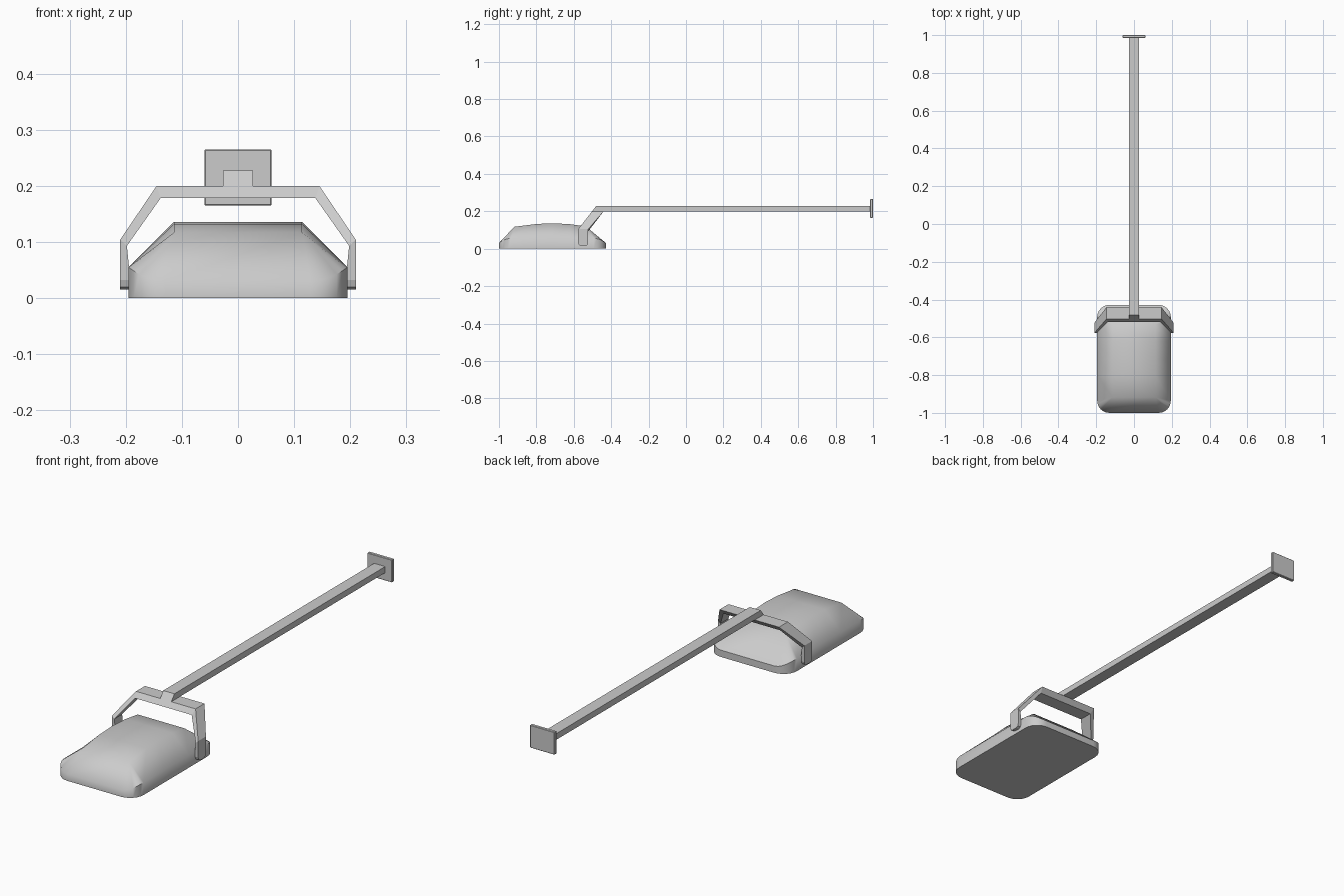
import bpy, bmesh, math

if "Cube" in bpy.data.objects:
    bpy.data.objects.remove(bpy.data.objects["Cube"])


def make_object(name, bm, smooth=None):
    bmesh.ops.remove_doubles(bm, verts=bm.verts, dist=0.0005)
    bmesh.ops.recalc_face_normals(bm, faces=bm.faces)
    mesh = bpy.data.meshes.new(name)
    bm.to_mesh(mesh)
    bm.free()
    ob = bpy.data.objects.new(name, mesh)
    bpy.context.collection.objects.link(ob)
    if smooth:
        bpy.ops.object.select_all(action='DESELECT')
        ob.select_set(True)
        bpy.context.view_layer.objects.active = ob
        bpy.ops.object.shade_smooth_by_angle(angle=math.radians(smooth))
    return ob


def loft(name, rings):
    """Skin closed rings one after another and cap both ends."""
    bm = bmesh.new()
    rows = [[bm.verts.new(p) for p in ring] for ring in rings]
    n = len(rows[0])
    for a, b in zip(rows, rows[1:]):
        for i in range(n):
            j = (i + 1) % n
            bm.faces.new((a[i], a[j], b[j], b[i]))
    bm.faces.new(rows[0])
    bm.faces.new(rows[-1])
    return make_object(name, bm)


# Lamp head: rounded outline rising to a narrower, gently arched top
W, Y0, Y1, R = 0.195, -1.0, -0.428, 0.065
TW = 0.114
TOP = [(-0.918, 0.117), (-0.80, 0.132), (-0.714, 0.136), (-0.62, 0.131), (-0.535, 0.119)]
SEG = 6

half = []                       # columns along +x side: bottom xy, shoulder z, top point
for k in range(SEG + 1):        # front corner
    a = math.pi / 2 * k / SEG
    half.append((W - R + R * math.sin(a), Y0 + R - R * math.cos(a),
                 0.03 + 0.025 * math.sin(a) ** 2, TOP[0]))
for y, z in TOP[1:-1]:          # straight side
    half.append((W, y, 0.055, (y, z)))
for k in range(SEG + 1):        # rear corner
    a = math.pi / 2 * k / SEG
    half.append((W - R + R * math.cos(a), Y1 - R + R * math.sin(a),
                 0.03 + 0.025 * math.cos(a) ** 2, TOP[-1]))

bm = bmesh.new()
cols = []
for s, side in ((1, half), (-1, half[::-1])):
    for x, y, sh, (ty, tz) in side:
        cols.append([bm.verts.new(p) for p in
                     ((s * x, y, 0), (s * x, y, sh), (s * TW, ty, tz))])
n = len(cols)
for i in range(n):
    a, b = cols[i], cols[(i + 1) % n]
    for k in range(2):
        bm.faces.new((a[k], b[k], b[k + 1], a[k + 1]))
bm.faces.new([c[0] for c in cols])
for i in range(SEG, SEG + len(TOP) - 1):
    bm.faces.new((cols[i][2], cols[i + 1][2], cols[n - 2 - i][2], cols[n - 1 - i][2]))
make_object("lamp_head", bm, 50)


# Bracket: flat band hooped over the head; each entry is
# outer x, outer z, outer y range, inner x, inner z, inner y range
side = [
    (0.21, 0.015, -0.563, -0.537, 0.192, 0.015, -0.563, -0.537),
    (0.21, 0.02, -0.573, -0.527, 0.192, 0.02, -0.573, -0.527),
    (0.21, 0.032, -0.577, -0.523, 0.192, 0.032, -0.577, -0.523),
    (0.21, 0.104, -0.577, -0.523, 0.198, 0.093, -0.577, -0.523),
    (0.145, 0.20, -0.502, -0.44, 0.138, 0.178, -0.519, -0.457),
]
rings = []
for s, entries in ((1, side), (-1, side[::-1])):
    for ox, oz, oy0, oy1, ix, iz, iy0, iy1 in entries:
        rings.append([(s * ox, oy0, oz), (s * ox, oy1, oz),
                      (s * ix, iy1, iz), (s * ix, iy0, iz)])
loft("head_bracket", rings)


# Long square arm with a slanted tip
A = 0.027
loft("arm", [[(x, -0.502, 0.20), (x, 0.99, 0.20), (x, 0.99, 0.227), (x, -0.481, 0.227)]
             for x in (-A, A)])

# Wall plate with slightly eased edges
bm = bmesh.new()
bmesh.ops.create_cube(bm, size=1)
for v in bm.verts:
    v.co = (v.co.x * 0.12, 0.9925 + v.co.y * 0.015, 0.215 + v.co.z * 0.10)
bmesh.ops.bevel(bm, geom=bm.edges[:], offset=0.002, segments=1, affect='EDGES')
make_object("wall_plate", bm)
